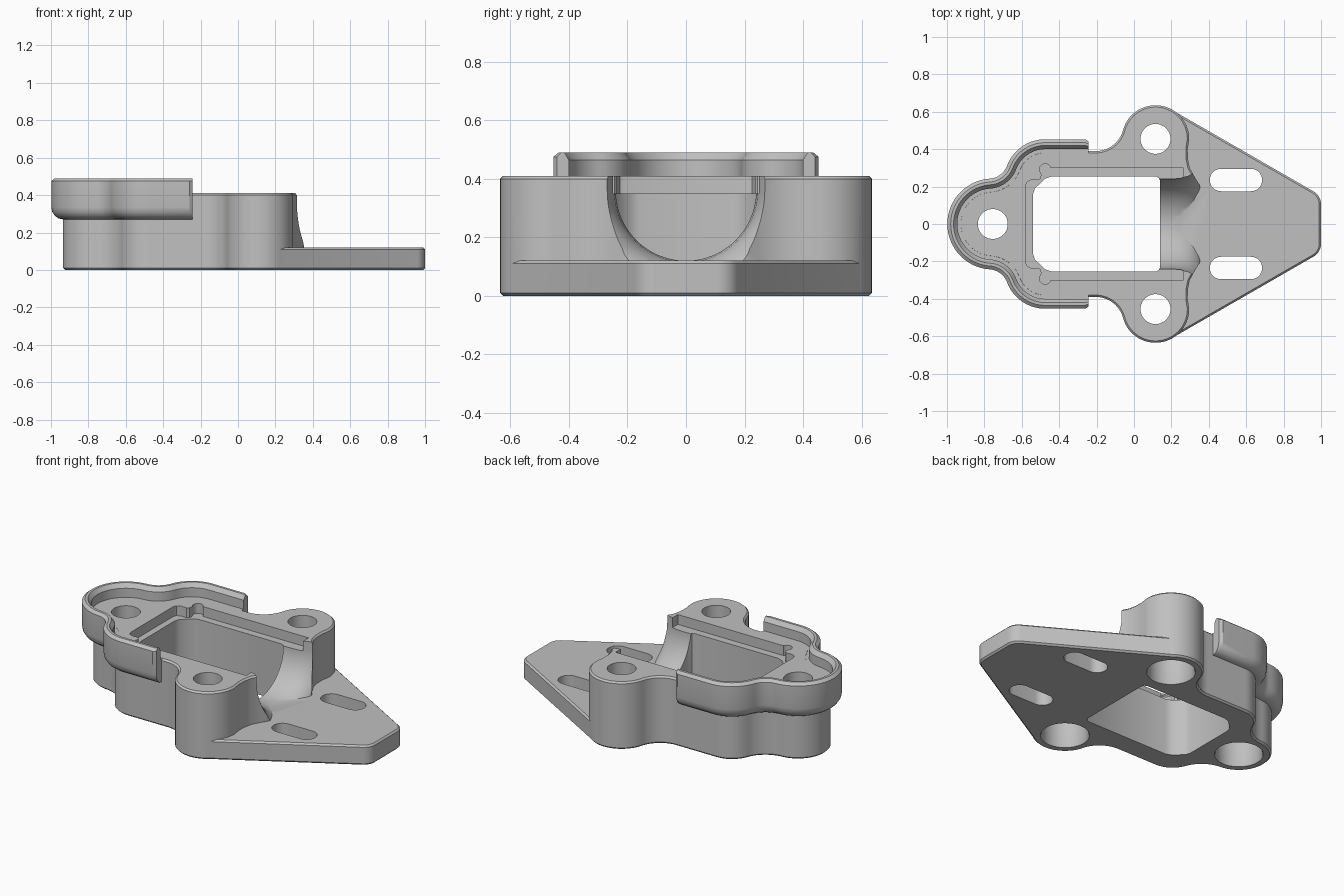
import bpy, bmesh
from math import sin, cos, pi, radians, atan2, hypot, sqrt

cube = bpy.data.objects.get("Cube")
if cube:
    bpy.data.objects.remove(cube)

grey = bpy.data.materials.new("grey plastic")
grey.use_nodes = True
colour = (0.53, 0.53, 0.53, 1)
grey.diffuse_color = colour
grey.node_tree.nodes["Principled BSDF"].inputs["Base Color"].default_value = colour


def loft(name, rings):
    """Skin matching closed rings and cap the ends."""
    bm = bmesh.new()
    rows = [[bm.verts.new(p) for p in ring] for ring in rings]
    n = len(rows[0])
    for a, b in zip(rows, rows[1:]):
        for i in range(n):
            j = (i + 1) % n
            bm.faces.new((a[i], a[j], b[j], b[i]))
    bm.faces.new(rows[0])
    bm.faces.new(rows[-1])
    bmesh.ops.recalc_face_normals(bm, faces=bm.faces)
    mesh = bpy.data.meshes.new(name)
    bm.to_mesh(mesh)
    bm.free()
    mesh.materials.append(grey)
    ob = bpy.data.objects.new(name, mesh)
    bpy.context.collection.objects.link(ob)
    return ob


def arc(c, r, a0, a1, n=16):
    return [(c[0] + r * cos(a0 + (a1 - a0) * i / n),
             c[1] + r * sin(a0 + (a1 - a0) * i / n)) for i in range(n + 1)]


def mirror(half):
    """Close a y > 0 half outline over the x axis."""
    return half + [(x, -y) for x, y in reversed(half) if abs(y) > 1e-5]


def stack(name, outline, levels):
    """Prism whose outline is offset by d at each height z."""
    return loft(name, [[(x, y, z) for x, y in mirror(outline(d))] for d, z in levels])


def prism(name, pts, z0, z1):
    return loft(name, [[(x, y, z) for x, y in pts] for z in (z0, z1)])


def angle(a, b):
    return atan2(b[1] - a[1], b[0] - a[0])


# Outline circles: nose, shoulder and side lobe, with concave fillets between
NOSE, NOSE_R = (-0.755, 0), 0.18
SHOULDER, SHOULDER_R = (-0.475, 0.235), 0.155
LOBE, LOBE_R = (0.115, 0.455), 0.18
NECK_R, DIP_R = 0.17, 0.15
dx, dy = SHOULDER[0] - NOSE[0], SHOULDER[1]
dist = hypot(dx, dy)
ra, rb = NOSE_R + NECK_R, SHOULDER_R + NECK_R
along = (dist**2 + ra**2 - rb**2) / (2 * dist)
up = sqrt(ra**2 - along**2)
NECK = (NOSE[0] + (along * dx - up * dy) / dist, (along * dy + up * dx) / dist)
dip_y = SHOULDER[1] + SHOULDER_R + DIP_R
DIP = (LOBE[0] - sqrt((LOBE_R + DIP_R)**2 - (dip_y - LOBE[1])**2), dip_y)


def front_outline(d):
    a, b = angle(NOSE, NECK), angle(SHOULDER, NECK)
    return (arc(NOSE, NOSE_R + d, pi, a, 20)
            + arc(NECK, NECK_R - d, a - pi, b - pi, 12)[1:-1]
            + arc(SHOULDER, SHOULDER_R + d, b, pi / 2))


def body_outline(d):
    a = angle(DIP, LOBE)
    tail = [(0.287, 0.40), (0.288, 0.35), (0.298, 0.30), (0.325, 0.25), (0.35, 0.21),
            (0.36, 0.17), (0.355, 0.13), (0.33, 0.09), (0.28, 0.05), (0.22, 0.03)]
    return (front_outline(d) + arc(DIP, DIP_R - d, -pi / 2, a, 12)
            + arc(LOBE, LOBE_R + d, a + pi, 0, 32)[1:] + [(x + d, y) for x, y in tail])


def plate_outline(d):
    lean = radians(60)
    reach = LOBE_R - 0.002 + d
    tangent = (LOBE[0] + reach * cos(lean), LOBE[1] + reach * sin(lean))
    return [(0.16, 0.55), tangent] + arc((0.92, 0.105), 0.08 + d, lean, 0, 10)


body = stack("body", body_outline, [(-0.01, 0), (0, 0.01), (0, 0.4), (-0.01, 0.41)])
plate = stack("mounting_plate", plate_outline, [(-0.01, 0), (0, 0.01), (0, 0.11), (-0.01, 0.12)])

# Raised rim: a section swept around the nose, with a flared underside
section = [(-0.015, 0.27), (0, 0.27), (0.025, 0.275), (0.045, 0.29), (0.058, 0.31),
           (0.063, 0.335), (0.063, 0.475), (0.045, 0.49), (0.03, 0.49), (0.01, 0.465),
           (0.01, 0.4095), (-0.015, 0.4095)]
paths = []
for d, z in section:
    half = front_outline(d) + [(-0.26, SHOULDER[1] + SHOULDER_R + d),
                               (-0.242, SHOULDER[1] + SHOULDER_R + d * 0.75 + 0.003)]
    full = [(x, -y) for x, y in reversed(half[1:])] + half
    paths.append([(x, y, z) for x, y in full])
rim = loft("rim", list(zip(*paths)))

# Round channel flaring towards the plate
rings = []
for x, r in ((0, 0.24), (0.2, 0.24), (0.25, 0.245), (0.29, 0.256), (0.32, 0.272),
             (0.345, 0.295), (0.36, 0.32), (0.45, 0.33)):
    u = [(-r, 0.7)] + arc((0, 0.36), r, pi, 2 * pi, 40) + [(r, 0.7)]
    rings.append([(x, y, z) for y, z in u])
channel = loft("channel_cutter", rings)

# Through pocket, shallow recess, bolt holes and slots
cutters = [
    prism("pocket_cutter", mirror([(-0.54, 0.16), (-0.53, 0.19), (-0.475, 0.242),
                                   (-0.44, 0.255), (0.115, 0.255), (0.132, 0.247),
                                   (0.14, 0.23)]), -0.1, 0.6),
    prism("recess_cutter", mirror([(-0.58, 0.205), (-0.572, 0.225), (-0.55, 0.235),
                                   (-0.51, 0.235), (-0.497, 0.245), (-0.495, 0.265)]
                                  + arc((-0.475, 0.292), 0.03, radians(220), radians(16), 16)
                                  + [(0.265, 0.30), (0.265, 0.20)]), 0.35, 0.6),
]
for c in (NOSE, LOBE, (LOBE[0], -LOBE[1])):
    cutters.append(prism("bolt_hole_cutter", arc(c, 0.08, 0, 2 * pi, 40)[:-1], -0.1, 0.6))
    cutters.append(loft("counterbore_cutter", [
        [(x, y, z) for x, y in arc(c, r, 0, 2 * pi, 40)[:-1]]
        for r, z in ((0.14, -0.01), (0.13, 0.01), (0.13, 0.25))]))
for s in (1, -1):
    slot = (arc((0.465, 0.235 * s), 0.06, pi / 2, 3 * pi / 2)
            + arc((0.625, 0.235 * s), 0.06, -pi / 2, pi / 2))
    cutters.append(prism("slot_cutter", slot, -0.1, 0.3))


def combine(target, other, operation):
    mod = target.modifiers.new(operation, "BOOLEAN")
    mod.operation, mod.object, mod.solver = operation, other, "EXACT"
    bpy.context.view_layer.objects.active = target
    bpy.ops.object.modifier_apply(modifier=mod.name)
    bpy.data.objects.remove(other)


combine(body, channel, "DIFFERENCE")
combine(body, plate, "UNION")
for cutter in cutters:
    combine(body, cutter, "DIFFERENCE")

# Smooth the curved walls, keep the edges crisp
for ob in (body, rim):
    bpy.ops.object.select_all(action="DESELECT")
    ob.select_set(True)
    bpy.context.view_layer.objects.active = ob
    bpy.ops.object.shade_smooth_by_angle(angle=radians(30))
